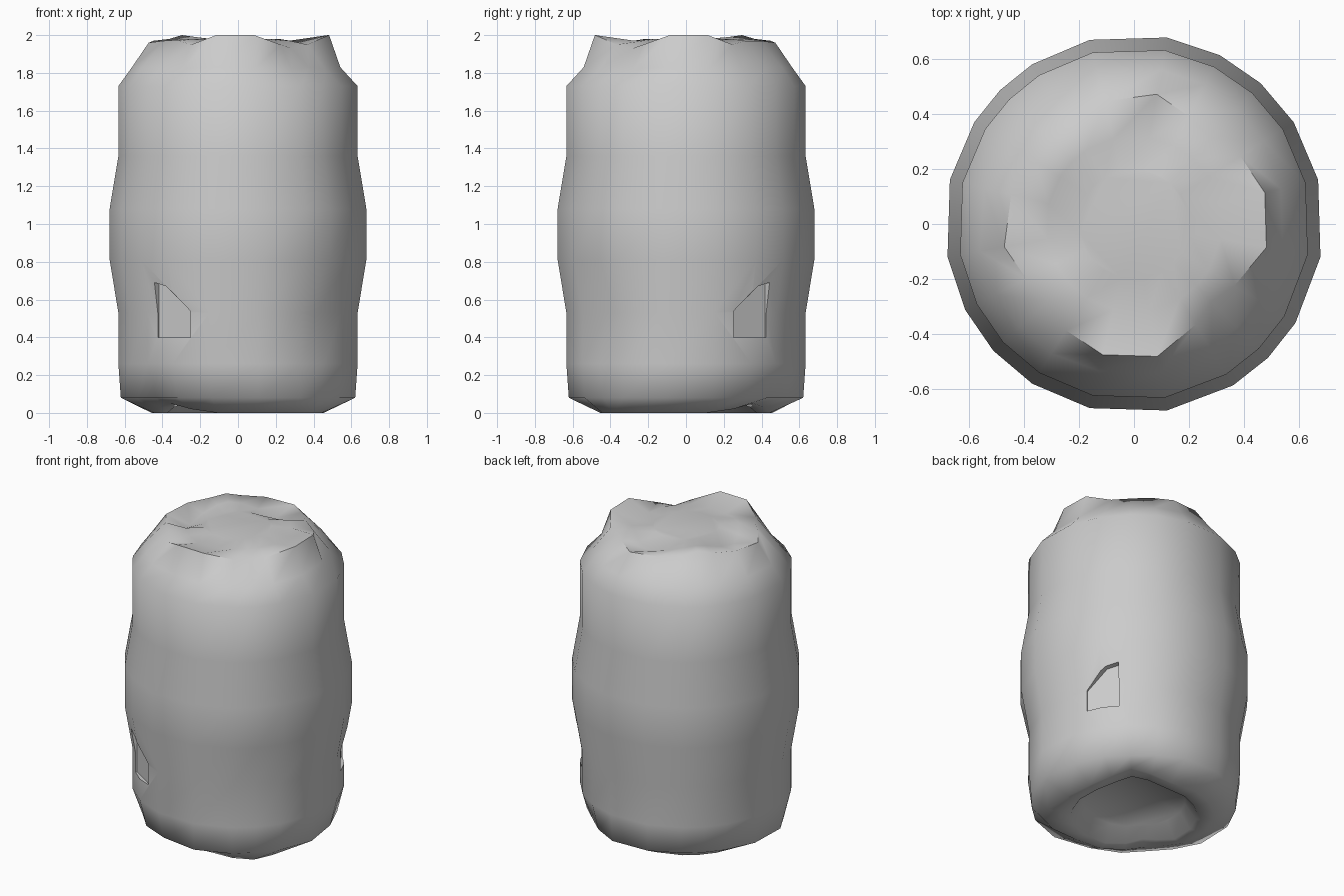
import bpy, bmesh
from math import cos, sin, radians

if "Cube" in bpy.data.objects:
    bpy.data.objects.remove(bpy.data.objects["Cube"])

# The shape mirrors across the vertical plane through -45 degrees:
# half a ring is described by angular offsets from that plane.
HALF = [0, 13.5, 35, 58.5, 77.5, 93, 108, 125, 148.5, 167.5, 180]
N = len(HALF)


def both_sides(vals):
    return list(vals) + list(vals)[-2:0:-1]


OFFS = HALF + [-a for a in HALF[-2:0:-1]]


def polar(off, r, z):
    a = radians(off - 45)
    return (r * cos(a), r * sin(a), z)


def ring(bm, radius, height):
    rs = radius if isinstance(radius, list) else [radius] * N
    zs = height if isinstance(height, list) else [height] * N
    return [bm.verts.new(polar(o, r, z))
            for o, r, z in zip(OFFS, both_sides(rs), both_sides(zs))]


def finish(bm, name):
    bmesh.ops.recalc_face_normals(bm, faces=bm.faces)
    me = bpy.data.meshes.new(name)
    bm.to_mesh(me)
    bm.free()
    ob = bpy.data.objects.new(name, me)
    bpy.context.collection.objects.link(ob)
    return ob


# Worn can body: hollow base, bulging wall, uneven shoulder and nearly full top
bm = bmesh.new()
base_r = [.55, .52, .46, .45, .46, .48, .46, .45, .47, .48, .48]
base_z = [0, 0, 0, 0, .02, .05, .03, 0, 0, 0, 0]
foot_r = [.62, .63, .63, .60, .60, .58, .60, .63, .63, .62, .62]
dent_r = [.59] + [.643] * 10
shoulder_r = [.53, .54, .55, .55, .56, .56, .57, .57, .56, .54, .54]
shoulder_z = [1.83, 1.82, 1.83, 1.83, 1.82, 1.83, 1.83, 1.83, 1.83, 1.83, 1.83]
rim_r = [.40, .43, .49, .49, .46, .42, .44, .48, .46, .43, .42]
rim_z = [1.93, 1.95, 2.0, 2.0, 1.95, 1.97, 1.97, 1.96, 1.97, 1.98, 2.0]
top_z = [1.97, 1.97, 1.96, 1.96, 1.97, 1.98, 1.94, 1.92, 1.95, 1.98, 1.99]
profile = [(.31, .10), (.38, base_z), (base_r, base_z), (foot_r, .08),
           (.643, .26), (dent_r, .53), (.69, .81), (.69, 1.08),
           (.643, 1.36), (.643, 1.73), (shoulder_r, shoulder_z),
           (rim_r, rim_z), (.32, top_z), (.2, 1.98)]
rings = [ring(bm, r, z) for r, z in profile]
for lo, hi in zip(rings, rings[1:]):
    for i in range(len(lo)):
        j = (i + 1) % len(lo)
        bm.faces.new((lo[i], lo[j], hi[j], hi[i]))
bm.faces.new(rings[0][::-1])
bm.faces.new(rings[-1])
body = finish(bm, "can_body")

# Two shallow five-sided pockets cut in the lower wall
PENTAGON = [(86.8, .40), (86.8, .69), (80, .67), (68.4, .54), (68.4, .40)]
for side, label in ((1, "right"), (-1, "front")):
    bm = bmesh.new()
    inner = [bm.verts.new(polar(o * side, .627, z)) for o, z in PENTAGON]
    outer = [bm.verts.new(polar(o * side, .8, z)) for o, z in PENTAGON]
    bm.faces.new(inner)
    bm.faces.new(outer[::-1])
    for i in range(5):
        j = (i + 1) % 5
        bm.faces.new((inner[i], inner[j], outer[j], outer[i]))
    cutter = finish(bm, label + "_pocket_cutter")
    cutter.hide_render = True
    cutter.hide_set(True)
    cut = body.modifiers.new(label + "_pocket", 'BOOLEAN')
    cut.operation = 'DIFFERENCE'
    cut.solver = 'EXACT'
    cut.object = cutter

# Apply the cuts, then shade smooth with sharp pocket edges
bpy.context.view_layer.objects.active = body
body.select_set(True)
for m in list(body.modifiers):
    bpy.ops.object.modifier_apply(modifier=m.name)
for ob in list(bpy.data.objects):
    if ob is not body:
        bpy.data.objects.remove(ob)
bpy.ops.object.shade_smooth_by_angle(angle=radians(62))
